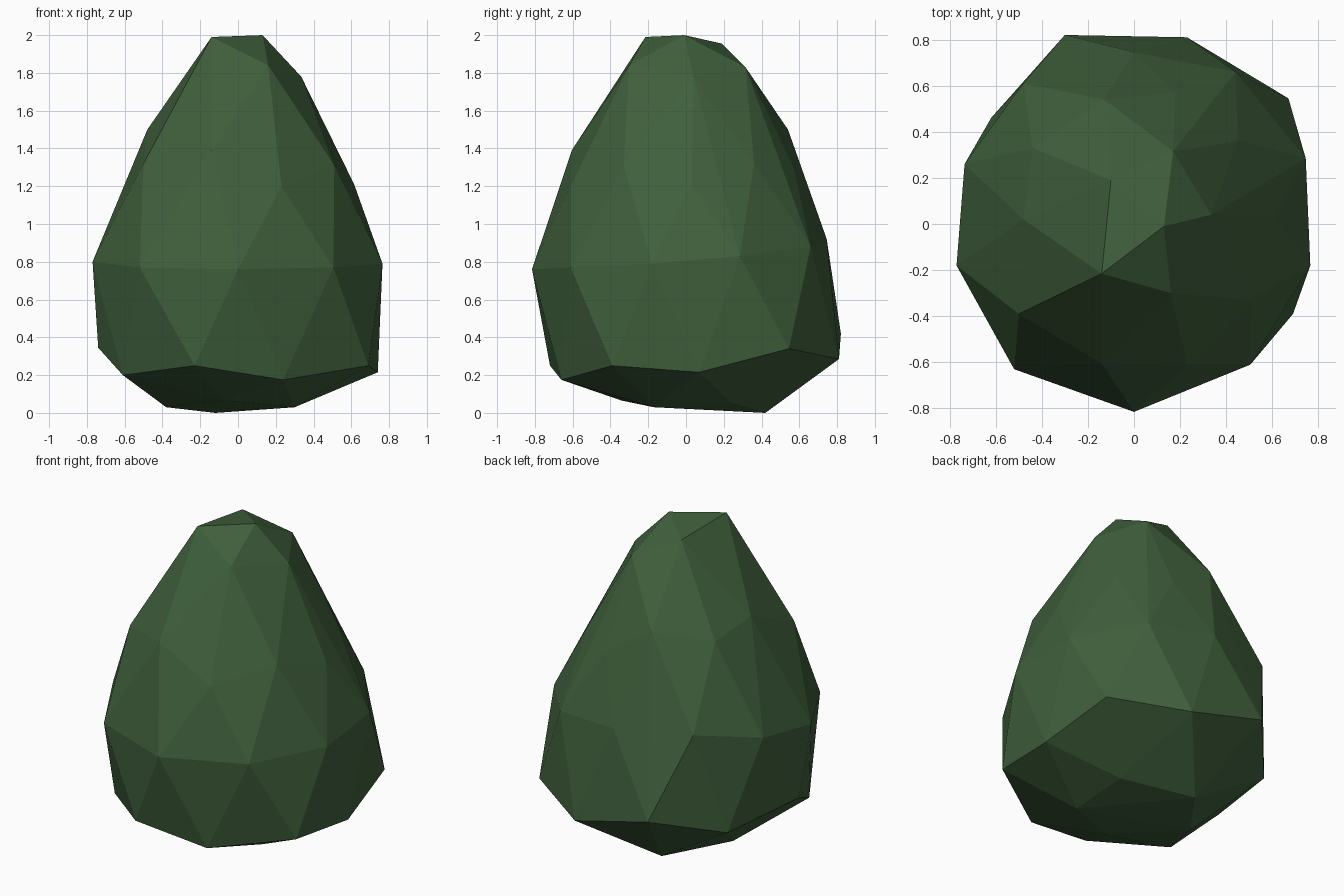
import bpy, bmesh

# Faceted bush crown: uneven rings of corner points, skinned as a convex shell
RINGS = {
    "base": [(.17, 0, .03), (.30, -.17, .03), (.30, .23, .06), (-.12, .42, 0),
             (-.38, .06, .03), (-.07, -.34, .065)],
    "skirt": [(-.23, -.72, .25), (.24, -.66, .175), (.69, -.39, .25), (.74, .07, .215),
              (.67, .545, .34), (.23, .81, .285), (-.30, .82, .42), (-.62, .46, .30),
              (-.74, -.10, .345), (-.61, -.39, .20)],
    "middle": [(0, -.815, .76), (.505, -.61, .77), (.765, -.18, .79), (.745, .285, .83),
               (.44, .66, .88), (0, .745, .92), (-.48, .61, .95), (-.735, .26, .87),
               (-.77, -.18, .80), (-.52, -.63, .77)],
    "shoulder": [(-.50, -.39, 1.32), (-.14, -.605, 1.39), (.23, -.61, 1.20),
                 (.51, -.33, 1.31), (.615, .03, 1.21), (.45, .36, 1.32),
                 (.18, .57, 1.30), (-.13, .54, 1.50), (-.44, .33, 1.44), (-.48, .02, 1.50)],
    "top": [(.16, -.30, 1.84), (.335, .04, 1.78), (.17, .315, 1.83),
            (-.14, -.215, 1.99), (.13, -.01, 2.0), (-.10, .19, 1.955)],
}

leaf = bpy.data.materials.new("dark leaf green")
leaf.diffuse_color = (.05, .115, .045, 1)

bm = bmesh.new()
for ring in RINGS.values():
    for p in ring:
        bm.verts.new(p)
bmesh.ops.convex_hull(bm, input=bm.verts[:])
bmesh.ops.delete(bm, geom=[v for v in bm.verts if not v.link_faces], context='VERTS')
bmesh.ops.recalc_face_normals(bm, faces=bm.faces[:])

mesh = bpy.data.meshes.new("bush_crown")
bm.to_mesh(mesh)
bm.free()
mesh.materials.append(leaf)
bpy.context.collection.objects.link(bpy.data.objects.new("bush_crown", mesh))
